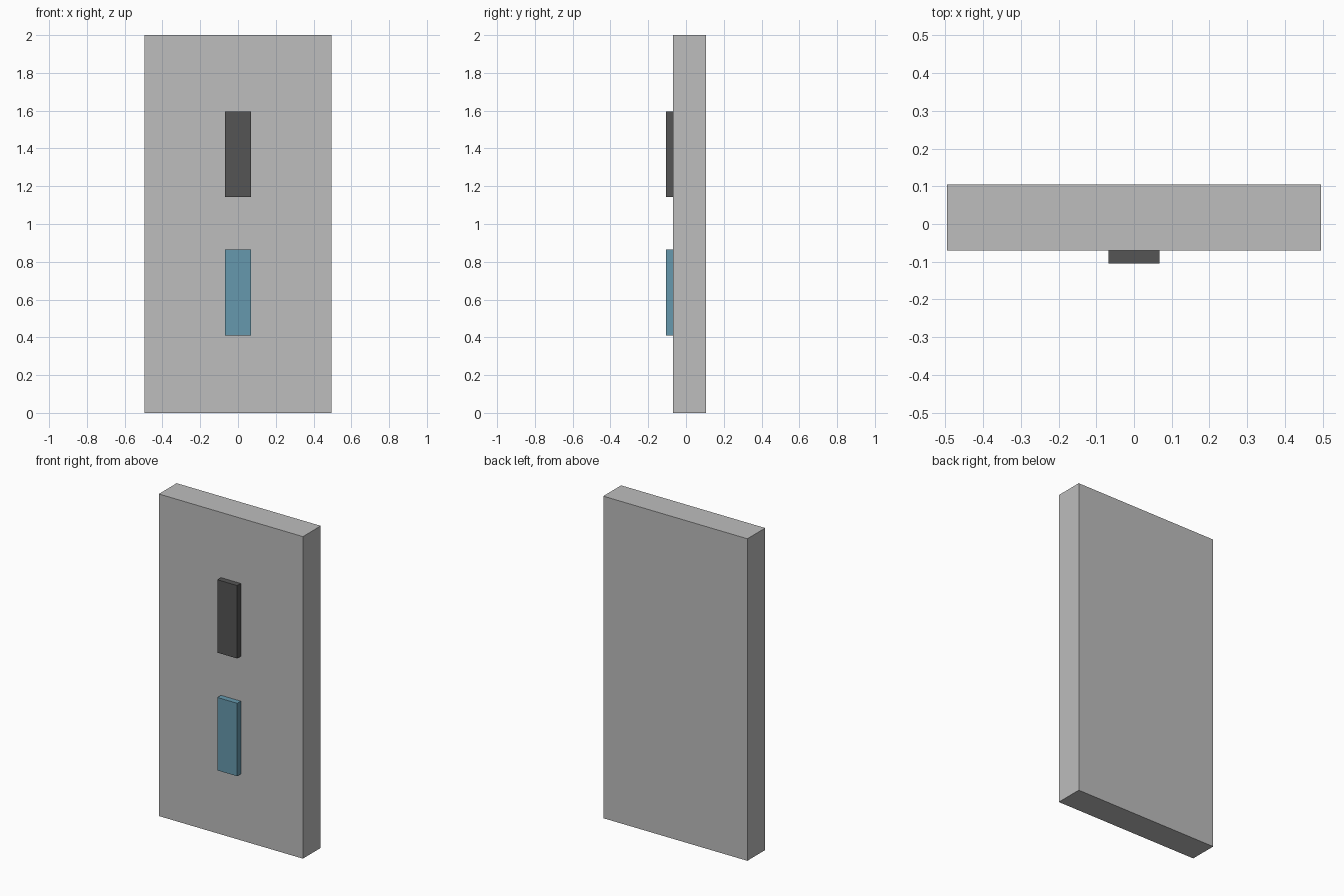
import bpy, bmesh

if "Cube" in bpy.data.objects:
    bpy.data.objects.remove(bpy.data.objects["Cube"])


def srgb(*rgb):
    """8-bit sRGB to linear RGBA."""
    lin = [((c / 255 + 0.055) / 1.055) ** 2.4 for c in rgb]
    return (*lin, 1.0)


def material(name, *rgb):
    m = bpy.data.materials.new(name)
    m.diffuse_color = srgb(*rgb)
    m.use_nodes = True
    m.node_tree.nodes["Principled BSDF"].inputs["Base Color"].default_value = m.diffuse_color
    return m


def box(name, lo, hi, mat):
    """Axis-aligned box between two corners."""
    bm = bmesh.new()
    bmesh.ops.create_cube(bm, size=1)
    for v in bm.verts:
        v.co = [(a + b) / 2 + c * (b - a) for a, b, c in zip(lo, hi, v.co)]
    mesh = bpy.data.meshes.new(name)
    bm.to_mesh(mesh)
    bm.free()
    mesh.materials.append(mat)
    obj = bpy.data.objects.new(name, mesh)
    bpy.context.collection.objects.link(obj)
    return obj


light_grey = material("light grey", 189, 189, 189)
dark_grey = material("dark grey", 85, 85, 85)
blue = material("muted blue", 102, 153, 174)

FRONT = -0.07  # front face of the slab

# Upright slab
box("panel", (-0.495, FRONT, 0), (0.495, 0.105, 2), light_grey)

# Two raised plates on the front
for name, bottom, mat in (("upper_plate", 1.142, dark_grey),
                          ("lower_plate", 0.411, blue)):
    box(name, (-0.068, -0.105, bottom), (0.068, FRONT, bottom + 0.453), mat)
